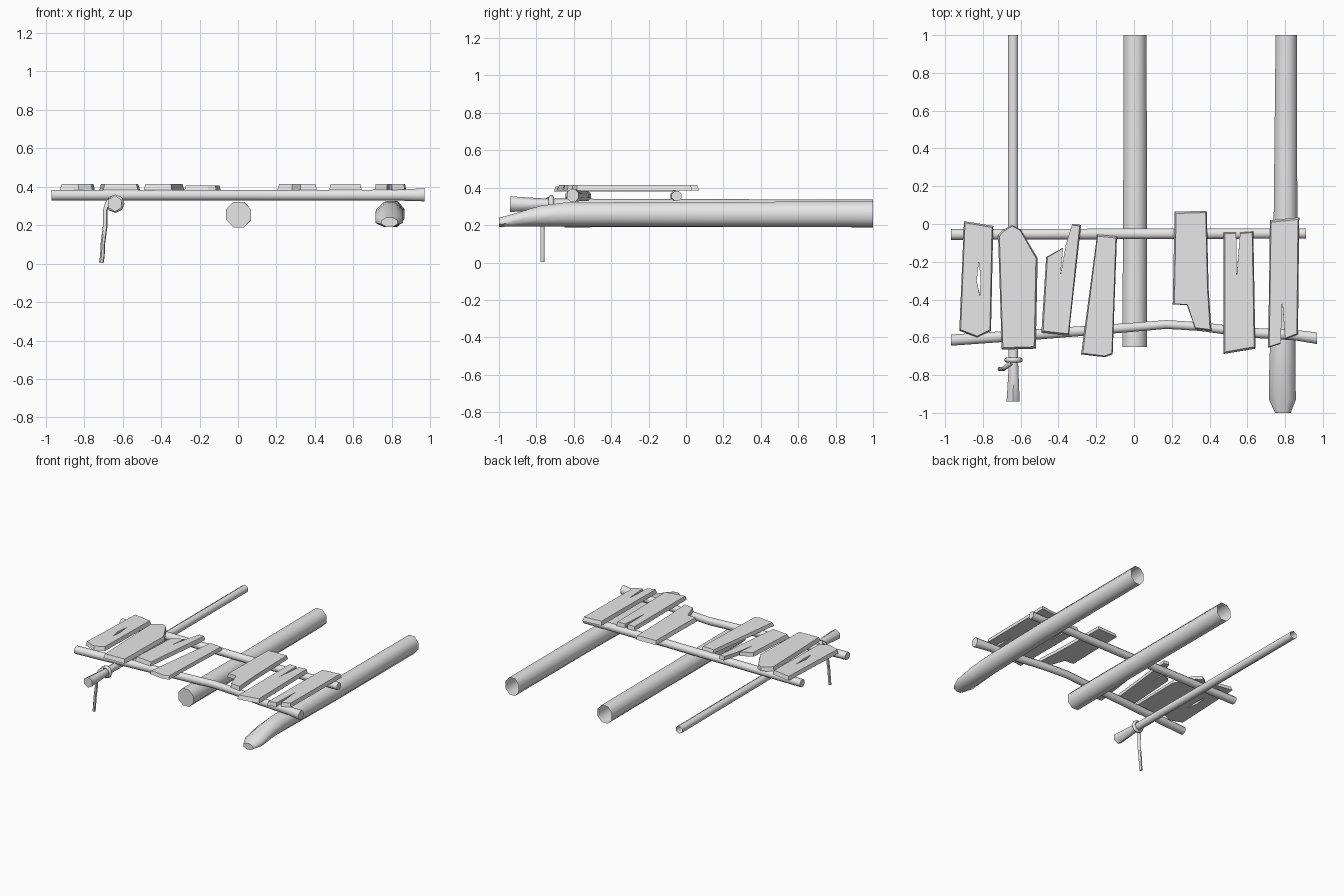
import bpy
import bmesh
from math import cos, sin, pi, radians
from mathutils import Vector

cube = bpy.data.objects.get("Cube")
if cube:
    bpy.data.objects.remove(cube, do_unlink=True)

wood = bpy.data.materials.new("plain grey")
wood.use_nodes = True
GREY = (0.8, 0.8, 0.8, 1)
wood.diffuse_color = GREY
for node in wood.node_tree.nodes:
    if node.type == 'BSDF_PRINCIPLED':
        node.inputs["Base Color"].default_value = GREY


def add_object(name, mesh, smooth_angle=None):
    mesh.name = name
    mesh.materials.clear()
    mesh.materials.append(wood)
    mesh.polygons.foreach_set("use_smooth", [smooth_angle is not None] * len(mesh.polygons))
    if smooth_angle:
        mesh.set_sharp_from_angle(angle=radians(smooth_angle))
    obj = bpy.data.objects.new(name, mesh)
    bpy.context.collection.objects.link(obj)
    return obj


def log(name, axis, rings, sides, turn=0, far_cap=True):
    """Loft of upright rings (x, y, z, half width, half height) along x or y."""
    bm = bmesh.new()
    loops = []
    for x, y, z, w, h in rings:
        loop = []
        for i in range(sides):
            a = 2 * pi * i / sides + turn
            side = w * cos(a)
            offset = (0, side, h * sin(a)) if axis == 'x' else (side, 0, h * sin(a))
            loop.append(bm.verts.new(Vector((x, y, z)) + Vector(offset)))
        loops.append(loop)
    for a, b in zip(loops, loops[1:]):
        for i in range(sides):
            j = (i + 1) % sides
            bm.faces.new((a[i], a[j], b[j], b[i]))
    near = bm.faces.new(loops[0])
    far = bm.faces.new(loops[-1])
    bmesh.ops.recalc_face_normals(bm, faces=bm.faces)
    if not far_cap:
        bmesh.ops.delete(bm, geom=[far], context='FACES_ONLY')
    mesh = bpy.data.meshes.new(name)
    bm.to_mesh(mesh)
    bm.free()
    return add_object(name, mesh, 62)


def curve_mesh(name, splines, cyclic, **settings):
    curve = bpy.data.curves.new(name + " curve", 'CURVE')
    for key, value in settings.items():
        setattr(curve, key, value)
    for points in splines:
        s = curve.splines.new('POLY')
        s.points.add(len(points) - 1)
        for p, co in zip(s.points, points):
            p.co = (*co, 0, 1) if len(co) == 2 else (*co, 1)
        s.use_cyclic_u = cyclic
    temp = bpy.data.objects.new(name + " temp", curve)
    bpy.context.collection.objects.link(temp)
    bpy.context.view_layer.update()
    mesh = bpy.data.meshes.new_from_object(
        temp.evaluated_get(bpy.context.evaluated_depsgraph_get()))
    bpy.data.objects.remove(temp)
    bpy.data.curves.remove(curve)
    return mesh


def plank(name, outline, hole=None, top=0.414, bottom=0.384):
    """Extruded outline whose upper face is slightly smaller than the lower."""
    mesh = curve_mesh(name, [outline] + ([hole] if hole else []), True,
                      dimensions='2D', fill_mode='BOTH', extrude=0.01)
    cx = sum(p[0] for p in outline) / len(outline)
    cy = sum(p[1] for p in outline) / len(outline)
    for v in mesh.vertices:
        if v.co.z > 0:
            v.co = (cx + (v.co.x - cx) * 0.92, cy + (v.co.y - cy) * 0.975, top)
        else:
            v.co.z = bottom
    bm = bmesh.new()
    bm.from_mesh(mesh)
    bmesh.ops.remove_doubles(bm, verts=bm.verts, dist=0.0005)
    bmesh.ops.recalc_face_normals(bm, faces=bm.faces)
    bm.to_mesh(mesh)
    bm.free()
    return add_object(name, mesh)


# Long logs running front to back, hollow at the back
log("left_log", 'y', [(-.64, -.94, .312, .04, .042), (-.638, -.75, .312, .029, .03),
                      (-.64, 0, .308, .031, .031), (-.64, 1, .306, .031, .031)],
    6, pi / 6, False)
log("middle_log", 'y', [(.003, -.65, .255, .07, .072), (.006, .25, .255, .068, .071),
                        (.005, 1, .255, .066, .072)], 8, pi / 8, False)
log("right_log", 'y', [(.788, -1, .215, .045, .026), (.786, -.93, .225, .077, .036),
                       (.785, -.78, .248, .075, .06), (.787, -.65, .257, .073, .069),
                       (.802, 0, .258, .068, .072), (.806, 1, .258, .061, .073)],
    8, pi / 8, False)

# Rails lying across the logs
log("back_rail", 'x', [(-.97, -.055, .356, .031, .03), (.91, -.05, .356, .029, .029)], 8, pi / 8)
log("front_rail", 'x', [(-.97, -.615, .356, .032, .03), (-.5, -.583, .356, .03, .03),
                        (-.02, -.548, .356, .026, .029), (.17, -.532, .356, .025, .029),
                        (.35, -.543, .356, .025, .029), (.6, -.575, .356, .028, .03),
                        (.85, -.588, .356, .03, .031), (.97, -.605, .358, .033, .037)],
    8, pi / 8)

# Broken boards, from the right hand end to the left
plank("board_1", [(-.9, .015), (-.745, -.01), (-.757, -.565), (-.83, -.6), (-.925, -.565)],
      hole=[(-.82, -.19), (-.833, -.3), (-.815, -.38), (-.811, -.29)])
plank("board_2", [(-.69, -.03), (-.645, -.005), (-.6, -.03), (-.51, -.18),
                  (-.52, -.66), (-.7, -.665), (-.72, -.06)])
plank("board_3", [(-.465, -.175), (-.375, -.125), (-.39, -.27), (-.36, -.11),
                  (-.325, 0), (-.28, -.005), (-.345, -.59), (-.49, -.575)])
plank("board_4", [(-.195, -.055), (-.09, -.065), (-.113, -.69), (-.155, -.705),
                  (-.28, -.69)], top=.406, bottom=.38)
plank("board_5", [(.215, .065), (.385, .07), (.395, -.34), (.41, -.565),
                  (.325, -.555), (.28, -.43), (.205, -.425)])
plank("board_6", [(.475, -.045), (.54, -.045), (.543, -.27), (.562, -.045),
                  (.632, -.04), (.643, -.66), (.475, -.688)])
plank("board_7", [(.72, .02), (.875, .035), (.868, -.585), (.8, -.61),
                  (.785, -.41), (.775, -.635), (.71, -.655)])

# Rope wound round the left log, with its loose end hanging down
wrap = [(-.638 + .036 * cos(i * pi / 4), -.72, .312 + .036 * sin(i * pi / 4)) for i in range(8)]
rope = dict(dimensions='3D', fill_mode='FULL', bevel_resolution=1, use_fill_caps=True)
add_object("rope_wrap", curve_mesh("rope_wrap", [wrap], True, bevel_depth=.014, **rope), 60)
cord = [(-.65, -.735, .34), (-.675, -.755, .322), (-.69, -.765, .28), (-.69, -.767, .2),
        (-.703, -.768, .1), (-.705, -.768, .04), (-.711, -.768, .004)]
add_object("hanging_rope", curve_mesh("hanging_rope", [cord], False, bevel_depth=.012, **rope), 60)
